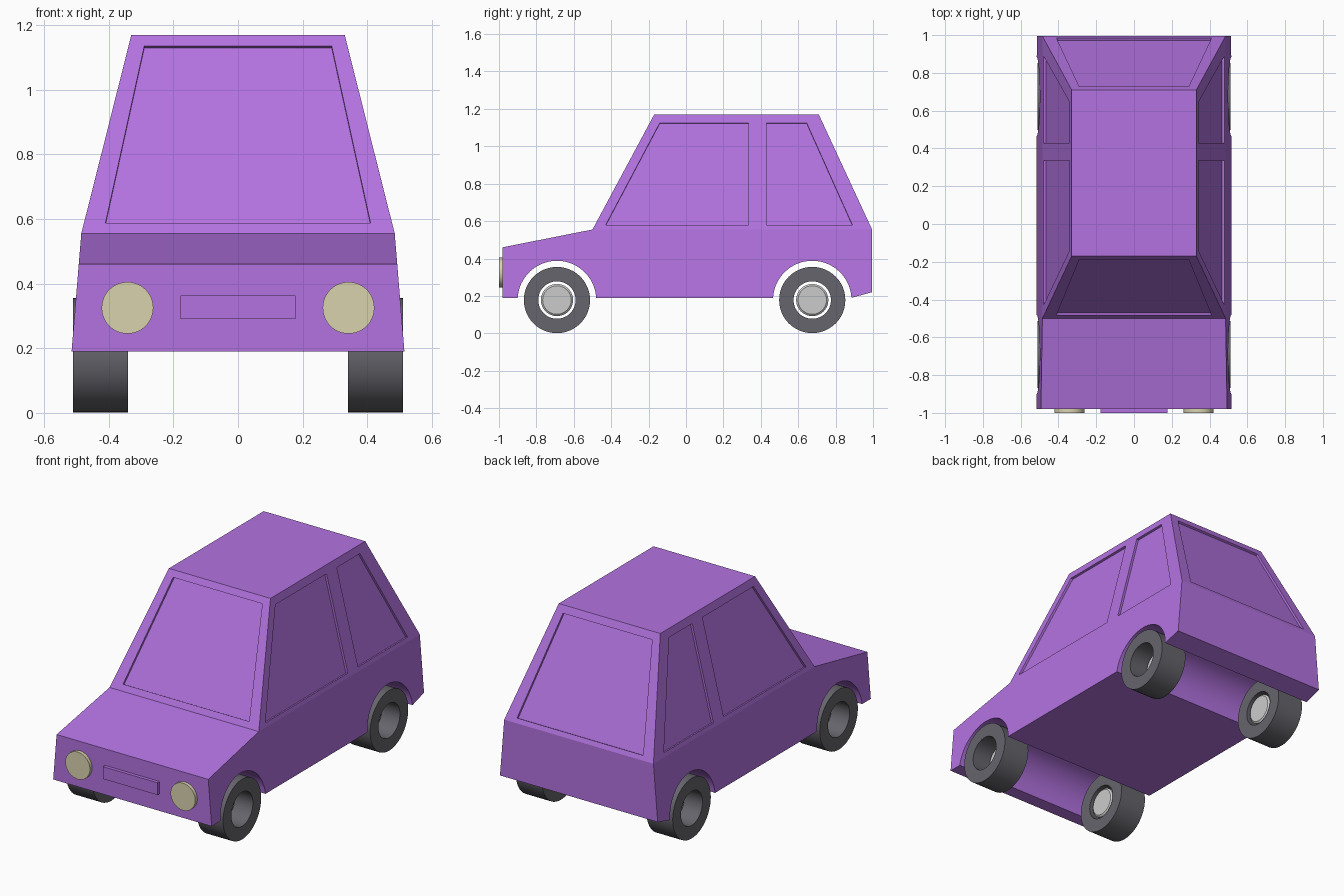
import bpy, bmesh
from math import sin, cos, pi, radians, asin
from mathutils import Vector

if "Cube" in bpy.data.objects:
    bpy.data.objects.remove(bpy.data.objects["Cube"])


def material(name, rgb):
    m = bpy.data.materials.new(name)
    m.diffuse_color = (*rgb, 1)
    m.use_nodes = True
    m.node_tree.nodes["Principled BSDF"].inputs["Base Color"].default_value = m.diffuse_color
    return m


PAINT = material("paint", (0.45, 0.17, 0.75))
RUBBER = material("rubber", (0.13, 0.13, 0.15))
METAL = material("metal", (0.7, 0.7, 0.72))
LAMP = material("lamp", (0.7, 0.65, 0.43))


def make(name, bm, mat):
    bmesh.ops.recalc_face_normals(bm, faces=bm.faces)
    me = bpy.data.meshes.new(name)
    bm.to_mesh(me)
    bm.free()
    me.materials.append(mat)
    ob = bpy.data.objects.new(name, me)
    bpy.context.collection.objects.link(ob)
    return ob


def activate(ob):
    bpy.ops.object.select_all(action='DESELECT')
    ob.select_set(True)
    bpy.context.view_layer.objects.active = ob


def smooth(ob, degrees):
    activate(ob)
    bpy.ops.object.shade_smooth_by_angle(angle=radians(degrees))


BELT, SILL, ROOF = 0.555, 0.19, 1.17
AXLES, AXLE_Z, ARCH_R = (-0.69, 0.675), 0.178, 0.21


def half_width(z):
    if z <= BELT:
        return 0.515 + (0.485 - 0.515) * (z - SILL) / (BELT - SILL)
    return 0.485 + (0.33 - 0.485) * (z - BELT) / (ROOF - BELT)


def arch(cy, n=24):
    a0 = asin((SILL - AXLE_Z) / ARCH_R)
    angles = [a0 + (pi - 2 * a0) * i / n for i in range(n + 1)]
    return [(cy + ARCH_R * cos(a), AXLE_Z + ARCH_R * sin(a)) for a in angles]


# Body: side profile with wheel arches, width tapering with height
profile = [(-0.5, BELT), (-0.17, ROOF), (0.71, ROOF), (0.995, BELT), (0.995, 0.22)]
profile += arch(AXLES[1]) + arch(AXLES[0]) + [(-0.98, SILL), (-0.98, 0.46)]
bm = bmesh.new()
sides = [[bm.verts.new((s * half_width(z), y, z)) for y, z in profile] for s in (-1, 1)]
n = len(profile)
for i in range(n):
    j = (i + 1) % n
    bm.faces.new((sides[0][i], sides[0][j], sides[1][j], sides[1][i]))
for v in sides:
    bm.faces.new(v[:4])
    bm.faces.new([v[0]] + v[3:])
body = make("body", bm, PAINT)


# Window recesses: shallow prisms cut into the cabin faces
def prism(bm, points, depth=0.013):
    p = [Vector(q) for q in points]
    normal = (p[1] - p[0]).cross(p[2] - p[0]).normalized() * depth
    a = [bm.verts.new(q - normal) for q in p]
    b = [bm.verts.new(q + normal) for q in p]
    bm.faces.new(a)
    bm.faces.new(b)
    for i in range(4):
        j = (i + 1) % 4
        bm.faces.new((a[i], a[j], b[j], b[i]))


def on_slope(z, y_belt, y_roof):
    return y_belt + (y_roof - y_belt) * (z - BELT) / (ROOF - BELT)


bm = bmesh.new()
for y0, y1, z0, z1 in ((-0.5, -0.17, 0.588, 1.135), (0.995, 0.71, 0.58, 1.13)):
    a, b = on_slope(z0, y0, y1), on_slope(z1, y0, y1)
    prism(bm, [(-0.41, a, z0), (0.41, a, z0), (0.29, b, z1), (-0.29, b, z1)])
for s in (-1, 1):
    for window in ([(-0.43, 0.578), (0.335, 0.578), (0.335, 1.125), (-0.14, 1.125)],
                   [(0.43, 0.578), (0.89, 0.578), (0.645, 1.125), (0.43, 1.125)]):
        prism(bm, [(s * half_width(z), y, z) for y, z in window])
cutter = make("window_cutter", bm, PAINT)
cutter.hide_render = True
mod = body.modifiers.new("windows", 'BOOLEAN')
mod.operation = 'DIFFERENCE'
mod.solver = 'EXACT'
mod.object = cutter
activate(body)
bpy.ops.object.modifier_apply(modifier=mod.name)
bpy.data.objects.remove(cutter)
smooth(body, 8.5)


# Wheels: ring tyre with a recessed hub, turned around the axle line
def turned(name, outline, side, cy, mat, closed, n=48):
    bm = bmesh.new()
    rings = [[bm.verts.new((side * x, cy + r * cos(2 * pi * k / n), AXLE_Z + r * sin(2 * pi * k / n)))
              for k in range(n)] for x, r in outline]
    for i in range(len(rings) if closed else len(rings) - 1):
        a, b = rings[i], rings[(i + 1) % len(rings)]
        for k in range(n):
            m = (k + 1) % n
            bm.faces.new((a[k], a[m], b[m], b[k]))
    if not closed:
        bm.faces.new(rings[0])
        bm.faces.new(rings[-1])
    smooth(make(name, bm, mat), 30)


for end, cy in zip(("front", "rear"), AXLES):
    for label, s in (("left", -1), ("right", 1)):
        turned(f"{end}_{label}_tyre", [(0.34, 0.1), (0.34, 0.177), (0.51, 0.177), (0.51, 0.1)],
               s, cy, RUBBER, True)
        turned(f"{end}_{label}_hub", [(0.345, 0.076), (0.353, 0.086), (0.4, 0.086), (0.408, 0.076)],
               s, cy, METAL, False)

# Headlights
for label, s in (("left", -1), ("right", 1)):
    bpy.ops.mesh.primitive_cylinder_add(vertices=48, radius=0.08, depth=0.03,
                                        location=(s * 0.342, -0.985, 0.325), rotation=(pi / 2, 0, 0))
    lamp = bpy.context.object
    lamp.name = f"{label}_headlight"
    lamp.data.materials.append(LAMP)
    smooth(lamp, 30)

# Front plate
bpy.ops.mesh.primitive_cube_add(size=1, location=(0, -0.985, 0.327))
plate = bpy.context.object
plate.name = "front_plate"
plate.scale = (0.355, 0.03, 0.072)
plate.data.materials.append(PAINT)
